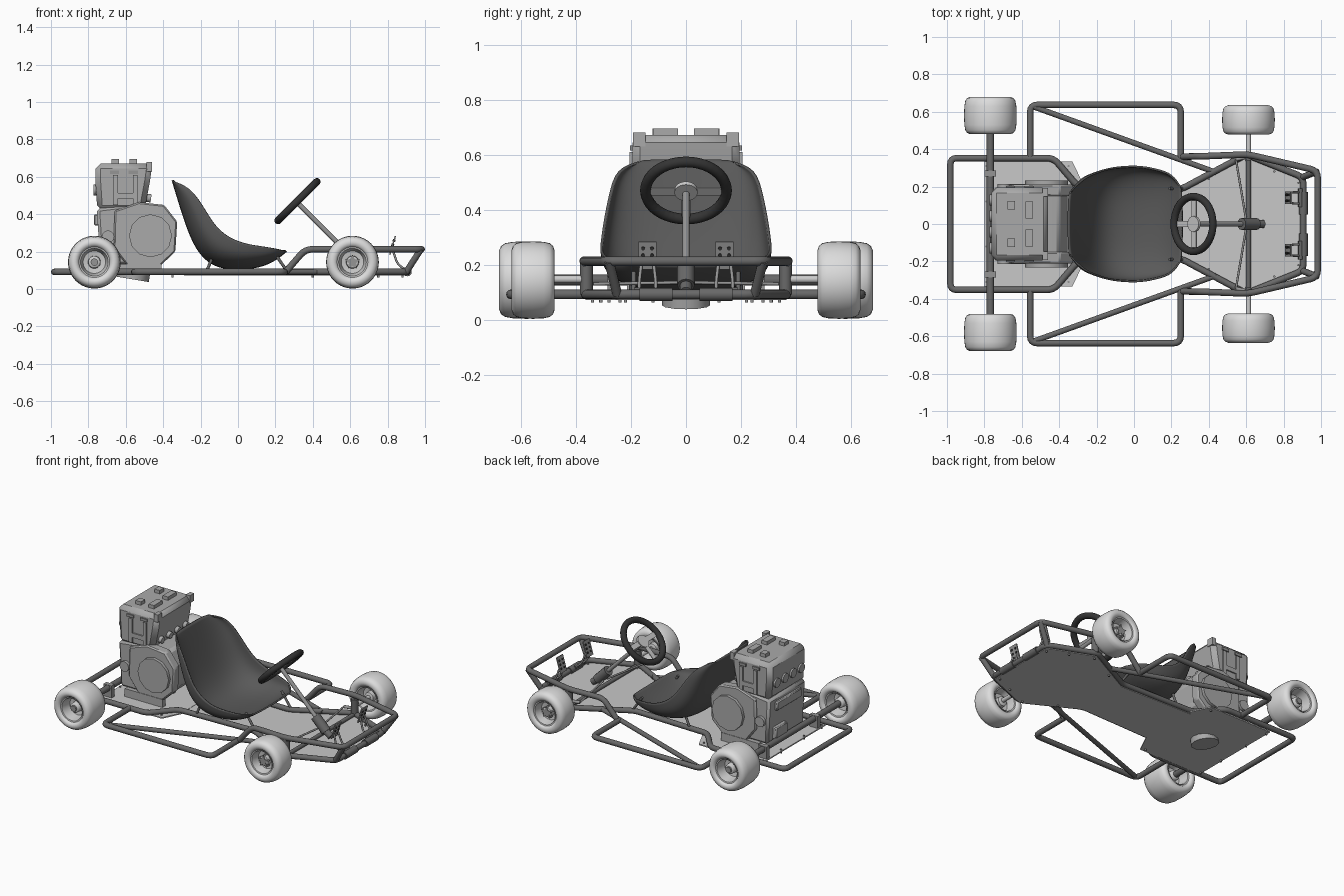
import bpy, bmesh, math
from mathutils import Vector, Matrix

if "Cube" in bpy.data.objects:
    bpy.data.objects.remove(bpy.data.objects["Cube"])

def material(name, c):
    m = bpy.data.materials.new(name)
    m.diffuse_color = (c, c, c, 1)
    m.use_nodes = True
    m.node_tree.nodes["Principled BSDF"].inputs["Base Color"].default_value = m.diffuse_color
    return m

TUBE = material("frame grey", 0.14)
SEAT = material("seat dark grey", 0.10)
BLACK = material("grip black", 0.035)
TYRE = material("tyre pale grey", 0.72)
RIM = material("rim light grey", 0.60)
PLATE = material("plate light grey", 0.58)
ENGINE = material("engine grey", 0.40)
STEEL = material("steel grey", 0.30)
BOTH = (1, -1)

def finish(name, me, mat, angle=35):
    me.materials.append(mat)
    me.polygons.foreach_set("use_smooth", [True] * len(me.polygons))
    me.set_sharp_from_angle(angle=math.radians(angle))
    ob = bpy.data.objects.new(name, me)
    bpy.context.collection.objects.link(ob)
    return ob

def from_data(name, verts, faces, mat, angle=35):
    bm = bmesh.new()
    vs = [bm.verts.new(v) for v in verts]
    for f in faces:
        bm.faces.new([vs[i] for i in f])
    bmesh.ops.recalc_face_normals(bm, faces=bm.faces)
    me = bpy.data.meshes.new(name)
    bm.to_mesh(me)
    bm.free()
    return finish(name, me, mat, angle)

def tube(name, pts, r, mat, fillet=0.04, closed=False):
    """Round tube through points with filleted bends."""
    pts = [Vector(p) for p in pts]
    n, path = len(pts), []
    for i, p in enumerate(pts):
        if not closed and i in (0, n - 1):
            path.append(p)
            continue
        a, b = pts[i - 1], pts[(i + 1) % n]
        a = p + (a - p).normalized() * min(fillet, (a - p).length * .45)
        b = p + (b - p).normalized() * min(fillet, (b - p).length * .45)
        path += [a.lerp(p, t).lerp(p.lerp(b, t), t) for t in (0, .25, .5, .75, 1)]
    cu = bpy.data.curves.new(name, 'CURVE')
    cu.dimensions = '3D'
    cu.bevel_depth, cu.bevel_resolution, cu.use_fill_caps = r, 4, True
    sp = cu.splines.new('POLY')
    sp.points.add(len(path) - 1)
    for q, p in zip(sp.points, path):
        q.co = (*p, 1)
    sp.use_cyclic_u = closed
    tmp = bpy.data.objects.new(name + "_path", cu)
    bpy.context.collection.objects.link(tmp)
    me = bpy.data.meshes.new_from_object(tmp.evaluated_get(bpy.context.evaluated_depsgraph_get()))
    bpy.data.objects.remove(tmp)
    me.materials.clear()
    return finish(name, me, mat, 50)

def prism(name, pts, axis, lo, hi, mat, bevel=0):
    """Extrude a 2D outline along an axis."""
    put = {'x': lambda a, b, h: (h, a, b), 'y': lambda a, b, h: (a, h, b), 'z': lambda a, b, h: (a, b, h)}[axis]
    n = len(pts)
    verts = [put(a, b, h) for h in (lo, hi) for a, b in pts]
    faces = [range(n), range(n, 2 * n)] + [(i, (i + 1) % n, n + (i + 1) % n, n + i) for i in range(n)]
    ob = from_data(name, verts, faces, mat, 20)
    if bevel:
        mod = ob.modifiers.new("bevel", 'BEVEL')
        mod.width, mod.segments = bevel, 1
    return ob

def box(name, c, s, mat, bevel=0):
    x, y, z = (v / 2 for v in s)
    return prism(name, [(c[0] + i * x, c[1] + j * y) for i, j in ((-1, -1), (1, -1), (1, 1), (-1, 1))],
                 'z', c[2] - z, c[2] + z, mat, bevel)

def lathe(name, prof, at, mat, seg=40, closed=False):
    """Revolve (radius, y) profile about the y axis."""
    n, k = len(prof), len(prof)
    verts = [(at[0] + r * math.cos(a), at[1] + h, at[2] + r * math.sin(a))
             for a in (2 * math.pi * i / seg for i in range(seg)) for r, h in prof]
    faces = [(i * n + j, i * n + (j + 1) % n, (i + 1) % seg * n + (j + 1) % n, (i + 1) % seg * n + j)
             for i in range(seg) for j in range(n if closed else n - 1)]
    return from_data(name, verts, faces, mat, 50)

def mirror_pts(half):
    """Symmetric (x, y) outline from its +y half."""
    return half + [(x, -y) for x, y in reversed(half)]

# wheels
for x, y0, y1, end in ((-.768, .48, .68, "rear"), (.612, .478, .635, "front")):
    h, yc = (y1 - y0) / 2, (y0 + y1) / 2
    half = [(.080, .80), (.092, .96), (.108, 1), (.124, .93), (.134, .78), (.139, .5), (.141, 0)]
    tyre = [(r, f * h) for r, f in half] + [(r, -f * h) for r, f in reversed(half[:-1])]
    rim = [(.082, .86), (.074, .84), (.068, .6), (.060, .2), (.034, .15), (.032, .55), (.026, .6), (.001, .6)]
    for s in BOTH:
        side = "left" if s > 0 else "right"
        at = (x, yc * s, .144)
        lathe(f"{end}_tyre_{side}", tyre, at, TYRE, closed=True)
        lathe(f"{end}_rim_{side}", [(r, s * f * h) for r, f in rim], at, RIM)
        lathe(f"{end}_rim_inner_{side}", [(r, -s * f * h) for r, f in rim], at, RIM)
        if end == "front":  # star shaped hub
            star = [(x + r * math.sin(k * math.pi / 5), .144 + r * math.cos(k * math.pi / 5))
                    for k, r in enumerate([.042, .020] * 5)]
            prism(f"hub_star_{side}", star, 'y', s * yc, s * (yc + .052), STEEL)
        else:
            tube(f"hub_cap_{side}", [(x, s * yc, .144), (x, s * (yc + .07), .144)], .02, STEEL)

# frame tubes
L, U, R = .092, .213, .0175
main = [(-.982, .352), (-.43, .352), (-.30, .20), (.25, .185), (.60, .372), (.905, .25)]
tube("main_frame", [(x, y, L) for x, y in mirror_pts(main)], R, TUBE, .035, True)
tube("upper_front_bar", [(x, y, z) for x, y, z in
     [(.255, .36, L), (.36, .362, U), (.61, .372, U), (.982, .285, U), (.982, -.285, U),
      (.61, -.372, U), (.36, -.362, U), (.255, -.36, L)]], R, TUBE)
for s in BOTH:
    tube("side_bar", [(-.555, .352 * s, L), (-.555, .637 * s, L), (.25, .637 * s, L), (.25, .352 * s, L)], R, TUBE)
    tube("side_brace", [(-.545, .63 * s, L), (.44, .275 * s, L)], .015, TUBE)
    tube("nose_post", [(.978, .28 * s, U), (.90, .25 * s, L)], R, TUBE)
    tube("front_sleeve", [(.905, .05 * s, L), (.905, .17 * s, L)], .024, TUBE)
    tube("frame_riser", [(.612, .372 * s, L), (.612, .372 * s, U)], .014, TUBE)
    # seat struts
    tube("seat_strut_rear", [(-.17, .2 * s, L), (-.14, .2 * s, .16)], .008, TUBE)
    tube("seat_strut_front", [(.265, .19 * s, L), (.19, .19 * s, .20)], .008, TUBE)

# floor plates
prism("front_floor", mirror_pts([(-.29, .195), (.25, .18), (.60, .365), (.90, .245)]), 'z', .072, .080, PLATE)
prism("rear_floor", mirror_pts([(-.80, .335), (-.33, .335), (-.27, .21)]), 'z', .074, .082, PLATE)
for s in BOTH:
    for x, y in ((-.79, .31), (-.79, .12), (-.35, .31), (.40, .24), (.60, .34), (.75, .28), (.88, .22)):
        tube("floor_bolt", [(x, y * s, .062), (x, y * s, .09)], .006, STEEL)

# axles and steering linkage
tube("rear_axle", [(-.768, -.55, .144), (-.768, .55, .144)], .02, TUBE)
for s in BOTH:
    box("axle_bearing", (-.768, .27 * s, .125), (.06, .03, .08), STEEL)
    tube("front_stub_axle", [(.612, .36 * s, .147), (.612, .56 * s, .147)], .014, RIM)
    tube("kingpin", [(.612, .362 * s, .10), (.612, .362 * s, .195)], .023, TUBE)
    tube("steering_arm", [(.612, .36 * s, .13), (.545, .345 * s, .13)], .01, STEEL)
    tube("tie_rod", [(.545, .345 * s, .13), (.60, .02 * s, .135)], .006, STEEL)
tube("front_cross_tube", [(.612, -.36, L), (.612, .36, L)], .013, TUBE)

# steering column and wheel
tube("steering_column", [(.315, 0, .465), (.63, 0, .15)], .013, STEEL)
tube("column_joint", [(.575, 0, .205), (.655, 0, .125)], .032, TUBE)
tube("column_foot", [(.62, 0, .15), (.69, 0, .10)], .022, TUBE)
tilt = Matrix.Translation((.318, 0, .470)) @ Matrix.Rotation(-math.pi / 4, 4, 'Y')
ring = [(.147 * math.cos(k * math.pi / 20), .147 * math.sin(k * math.pi / 20), 0) for k in range(40)]
tube("steering_wheel_rim", ring, .02, BLACK, .005, True).matrix_world = tilt
hub = prism("steering_hub", [(.042 * math.cos(k * math.pi / 12), .042 * math.sin(k * math.pi / 12))
                             for k in range(24)], 'z', -.012, .004, RIM)
hub.matrix_world = tilt
for k, a in enumerate((90, 180, 270)):
    sp = box(f"steering_spoke_{k}", (.085, 0, -.005), (.12, .034, .006), RIM)
    sp.matrix_world = tilt @ Matrix.Rotation(math.radians(a), 4, 'Z')

# bucket seat: centre line (x, z), side rim (x, z), half width
stations = [(-.350, .582, -.340, .572, .17), (-.328, .51, -.265, .55, .25), (-.283, .36, -.195, .46, .275),
            (-.225, .21, -.140, .36, .295), (-.135, .118, -.07, .285, .305), (0, .103, .03, .242, .31),
            (.12, .118, .13, .228, .29), (.20, .155, .205, .216, .265), (.258, .203, .245, .207, .20)]
N, verts = 14, []
for cx, cz, rx, rz, w in stations:
    for i in range(N + 1):
        a = (i / N - .5) * math.pi
        f = 1 - abs(math.cos(a)) ** .75 if i not in (0, N) else 1
        y = math.copysign(abs(math.sin(a)) ** .8, a) * w
        verts.append((cx + (rx - cx) * f, y, cz + (rz - cz) * f))
M = N + 1
seat = from_data("seat", verts, [(j * M + i, j * M + i + 1, (j + 1) * M + i + 1, (j + 1) * M + i)
                                 for j in range(len(stations) - 1) for i in range(N)], SEAT, 180)
sub = seat.modifiers.new("smooth", 'SUBSURF')
sub.levels = sub.render_levels = 2
sol = seat.modifiers.new("shell", 'SOLIDIFY')
sol.thickness, sol.offset = .01, 0

# engine
prism("crankcase", [(-.74, .13), (-.42, .13), (-.36, .20), (-.355, .36), (-.40, .44), (-.52, .46), (-.755, .43),
                    (-.745, .27)], 'y', -.195, .195, ENGINE, .015)
prism("cylinder_block", [(-.752, .42), (-.50, .42), (-.472, .57), (-.457, .672), (-.762, .672), (-.762, .57)],
      'y', -.195, .195, ENGINE, .028)
case = [(-.585, .115), (-.42, .12), (-.335, .20), (-.325, .36), (-.395, .45), (-.53, .465), (-.66, .42), (-.665, .22)]
for s in BOTH:
    prism("side_case", case, 'y', s * .15, s * .212, ENGINE, .008)
    tube("side_cover", [(-.468, .2 * s, .285), (-.468, .232 * s, .285)], .115, ENGINE)
    tube("small_cover", [(-.695, .18 * s, .28), (-.695, .215 * s, .28)], .034, ENGINE)
    for x in (-.655, -.55):
        box("block_rib", (x, .197 * s, .53), (.025, .016, .16), ENGINE)
    box("block_bridge", (-.60, .197 * s, .50), (.09, .014, .03), ENGINE)
    for x in (-.66, -.56):
        box("block_slot", (x, .196 * s, .625), (.05, .014, .018), STEEL)
    box("top_cap", (-.655, .10 * s, .68), (.04, .045, .03), ENGINE)
    box("top_bar", (-.56, .075 * s, .68), (.04, .09, .03), ENGINE)
    box("front_lug", (-.475, .17 * s, .655), (.03, .045, .05), ENGINE)
    box("engine_mount", (-.55, .2 * s, .105), (.28, .03, .06), ENGINE)
for k in range(4):
    y = -.129 + .086 * k
    tube("intake_port", [(-.73, y, .53), (-.772, y, .53)], .03, ENGINE)
    tube("exhaust_port", [(-.50, y, .49), (-.465, y, .485)], .022, ENGINE)
box("rear_block", (-.75, 0, .37), (.04, .26, .06), ENGINE, .006)
box("gearbox_foot", (-.74, .08, .19), (.06, .12, .08), ENGINE, .006)
tube("oil_pan", [(-.55, 0, .13), (-.563, 0, .052)], .087, ENGINE)

# pedals
for s in BOTH:
    y = .14 * s
    prism("pedal_pad", [(.808, .185), (.815, .183), (.845, .283), (.838, .285)], 'y', y - .033, y + .033, STEEL)
    for dy in (-.016, .016):
        for t in (.25, .5, .75):  # grip studs
            x, z = .811 + .03 * t, .185 + .1 * t
            tube("pedal_stud", [(x - .006, y + dy, z + .002), (x + .008, y + dy, z - .002)], .007, BLACK)
    for dy in (-.03, .03):
        tube("pedal_lever", [(.825, y + dy * .7, .215), (.85, y + dy, .14), (.90, y + dy, .095)], .006, STEEL, .02)
    tube("pedal_pivot", [(.89, y - .05, .105), (.89, y + .05, .105)], .012, TUBE)
